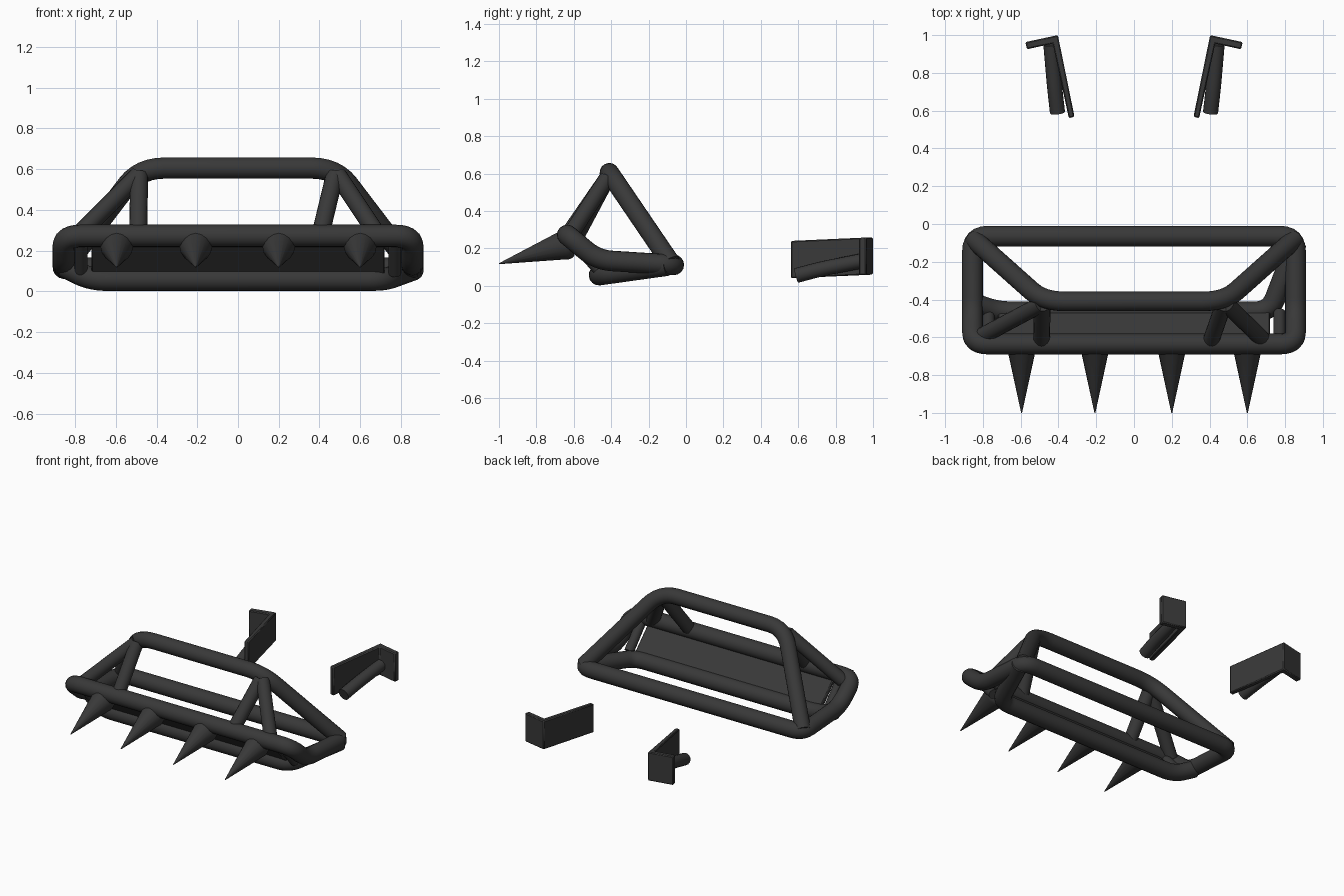
import bpy, bmesh
from mathutils import Vector as V

if "Cube" in bpy.data.objects:
    bpy.data.objects.remove(bpy.data.objects["Cube"])

black = bpy.data.materials.new("matte black")
black.diffuse_color = (0.04, 0.04, 0.04, 1)
black.use_nodes = True
black.node_tree.nodes["Principled BSDF"].inputs["Base Color"].default_value = black.diffuse_color


def add(name, mesh):
    mesh.materials.clear()
    mesh.materials.append(black)
    ob = bpy.data.objects.new(name, mesh)
    bpy.context.collection.objects.link(ob)
    bpy.ops.object.select_all(action='DESELECT')
    ob.select_set(True)
    bpy.context.view_layer.objects.active = ob
    bpy.ops.object.shade_smooth_by_angle(angle=0.7)
    return ob


def rounded(pts, d, closed=False):
    """Replace each corner by a short quadratic arc starting d away from it."""
    pts = [V(p) for p in pts]
    n, out = len(pts), []
    for i, p in enumerate(pts):
        if not closed and i in (0, n - 1):
            out.append(p)
            continue
        a, b = pts[i - 1] - p, pts[(i + 1) % n] - p
        a = p + a.normalized() * min(d, a.length * .45)
        b = p + b.normalized() * min(d, b.length * .45)
        for k in range(7):
            t = k / 6
            out.append(a * (1 - t) ** 2 + p * 2 * t * (1 - t) + b * t * t)
    return out


def tube(name, pts, r, closed=False, radii=None):
    cu = bpy.data.curves.new(name, 'CURVE')
    cu.dimensions = '3D'
    cu.bevel_depth = r
    cu.bevel_resolution = 6
    cu.use_fill_caps = True
    s = cu.splines.new('POLY')
    s.points.add(len(pts) - 1)
    for i, p in enumerate(pts):
        s.points[i].co = (*p, 1)
        s.points[i].radius = radii[i] if radii else 1
    s.use_cyclic_u = closed
    tmp = bpy.data.objects.new(name + "_path", cu)
    bpy.context.collection.objects.link(tmp)
    bpy.context.view_layer.update()
    me = bpy.data.meshes.new_from_object(
        tmp.evaluated_get(bpy.context.evaluated_depsgraph_get()))
    bpy.data.objects.remove(tmp)
    return add(name, me)


def prism(name, profile, offset):
    """Extrude a closed 3D outline along offset."""
    bm = bmesh.new()
    f = bm.faces.new([bm.verts.new(p) for p in profile])
    g = bmesh.ops.extrude_face_region(bm, geom=[f])['geom']
    bmesh.ops.translate(bm, vec=offset,
                        verts=[v for v in g if isinstance(v, bmesh.types.BMVert)])
    bmesh.ops.recalc_face_normals(bm, faces=bm.faces)
    me = bpy.data.meshes.new(name)
    bm.to_mesh(me)
    bm.free()
    ob = add(name, me)
    bev = ob.modifiers.new("edge", 'BEVEL')
    bev.width = .006
    return ob


# main bent ring
side = [(-.635, .272), (-.475, .138), (-.065, .112)]
ring = [(.855, y, z) for y, z in side] + [(-.855, y, z) for y, z in side[::-1]]
tube("main_ring", rounded(ring, .08, True), .055, True)

# upper hoop running down to the rear corners
tube("upper_hoop", rounded([(-.85, -.08, .12), (-.48, -.41, .605),
                            (.48, -.41, .605), (.85, -.08, .12)], .12), .052)

# struts from hoop to front bar
for name, top, foot in [("inner_strut_left", -.485, (-.49, -.625, .28)),
                        ("inner_strut_right", .475, (.405, -.625, .28)),
                        ("outer_strut_left", -.49, (-.80, -.59, .26)),
                        ("outer_strut_right", .49, (.69, -.62, .27))]:
    tube(name, [(top, -.425, .57), foot], .044)

# lower bar and skid plate
tube("lower_bar", rounded([(-.85, -.42, .12), (-.72, -.465, .057),
                           (.72, -.465, .057), (.86, -.1, .108)], .08), .055)
prism("skid_plate", [(-.72, -.45, .09), (-.72, -.61, .25),
                     (-.72, -.63, .23), (-.72, -.475, .07)], (1.44, 0, 0))

# short side links
for s in (-1, 1):
    tube("side_link", [(s * .77, -.47, .09), (s * .77, -.61, .25)], .032)

# spikes with rounded bases
base, tip = V((0, -.615, .228)), V((0, -1, .118))
for x in (-.595, -.207, .2, .6):
    steps = [0, .03, .08, .11, .14, 1]
    tube("spike", [base.lerp(tip, t) + V((x, 0, 0)) for t in steps], .08,
         radii=[.85, .96, 1, .98, .93, .03])

# rear mounting brackets: angled L plate and bent stub tube
L = [(.315, .568), (.345, .56), (.43, .955), (.567, .925), (.575, .963), (.403, 1.0)]
stub = [(.405, .59, .055), (.42, .72, .09), (.44, .95, .135)]
for s in (-1, 1):
    prism("bracket_plate", [(s * x, y, .05 + (y - .78) * .045) for x, y in L],
          (0, 0, .2))
    tube("bracket_stub", rounded([(s * x, y, z) for x, y, z in stub], .06), .04)
